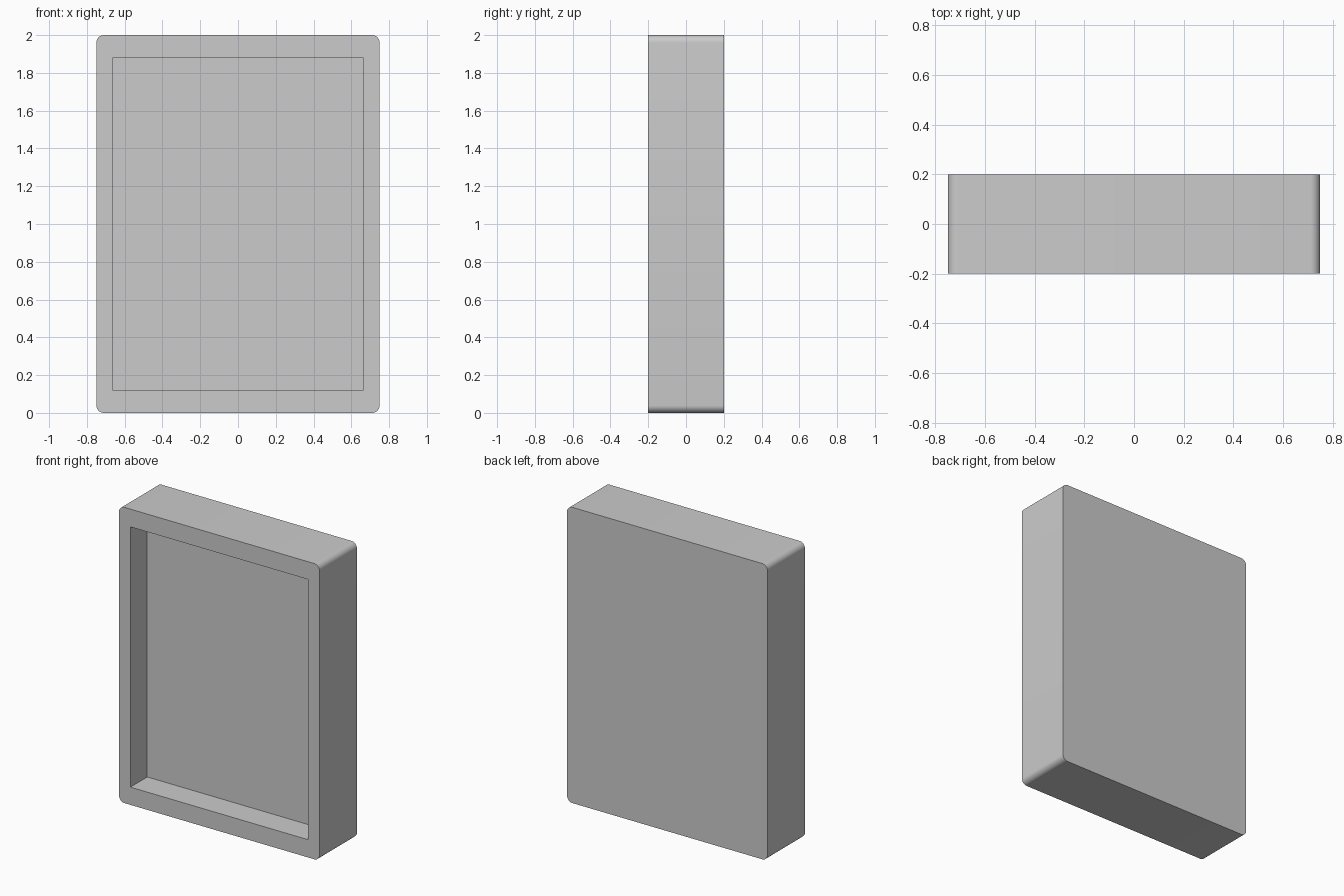
import bpy
import bmesh
from mathutils import Matrix, Vector

if "Cube" in bpy.data.objects:
    bpy.data.objects.remove(bpy.data.objects["Cube"])

W, D, H = 1.5, 0.4, 2.0        # outer size
RADIUS = 0.04                  # corner rounding in the front outline
IN_W, IN_H = 1.33, 1.76        # recess opening
RECESS = 0.18                  # recess depth


def box(name, size, centre, radius=0.0):
    """Box whose four front-to-back edges may be rounded."""
    bm = bmesh.new()
    bmesh.ops.create_cube(bm, size=1.0)
    bmesh.ops.transform(bm, verts=bm.verts,
                        matrix=Matrix.Translation(centre) @ Matrix.Diagonal((*size, 1.0)))
    if radius:
        edges = [e for e in bm.edges
                 if abs((e.verts[0].co - e.verts[1].co).normalized().y) > 0.9]
        bmesh.ops.bevel(bm, geom=edges, offset=radius, offset_type='OFFSET',
                        segments=8, profile=0.5, affect='EDGES')
    mesh = bpy.data.meshes.new(name)
    bm.to_mesh(mesh)
    bm.free()
    obj = bpy.data.objects.new(name, mesh)
    bpy.context.collection.objects.link(obj)
    return obj


# Rounded tray body
tray = box("shallow_tray", (W, D, H), Vector((0, 0, H / 2)), RADIUS)

# Cutter for the front recess, reaching past the front face
cutter = box("recess_cutter", (IN_W, RECESS * 2, IN_H), Vector((0, -D / 2, H / 2)))
cutter.hide_render = True

# Cut the recess and drop the helper
cut = tray.modifiers.new("recess", 'BOOLEAN')
cut.operation = 'DIFFERENCE'
cut.solver = 'EXACT'
cut.object = cutter
bpy.context.view_layer.objects.active = tray
tray.select_set(True)
bpy.ops.object.modifier_apply(modifier=cut.name)
bpy.data.objects.remove(cutter)

# Smooth corners, sharp rims
bpy.ops.object.shade_smooth_by_angle()
